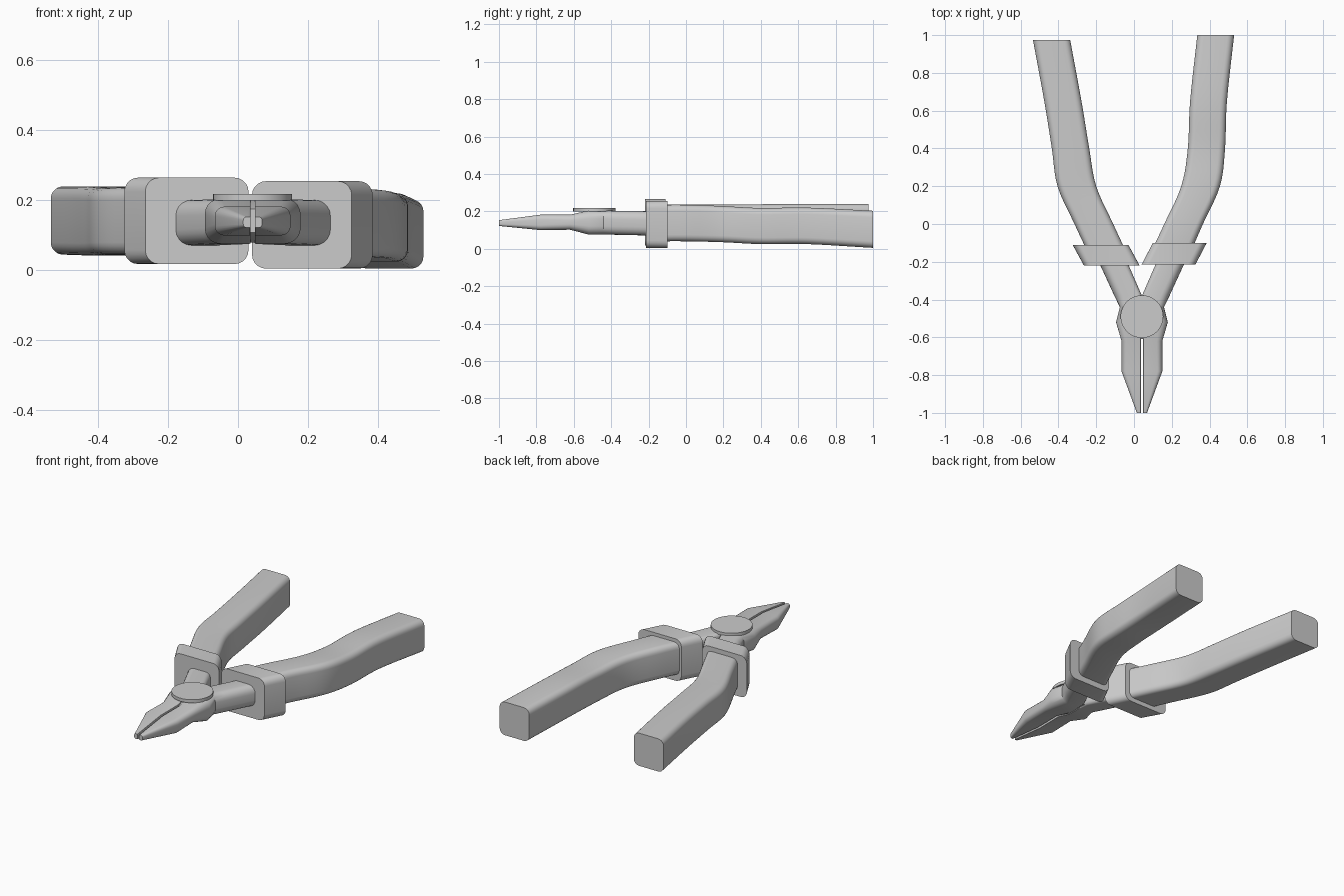
import bpy, bmesh, math
from mathutils import Vector

cube = bpy.data.objects.get("Cube")
if cube:
    bpy.data.objects.remove(cube, do_unlink=True)

COLOUR = (0.6, 0.6, 0.6, 1)
grey = bpy.data.materials.new("plain grey")
grey.use_nodes = True
grey.diffuse_color = COLOUR
for node in grey.node_tree.nodes:
    if node.type == 'BSDF_PRINCIPLED':
        node.inputs["Base Color"].default_value = COLOUR


def finish(obj, angle=35):
    obj.data.materials.clear()
    obj.data.materials.append(grey)
    bpy.ops.object.select_all(action='DESELECT')
    obj.select_set(True)
    bpy.context.view_layer.objects.active = obj
    bpy.ops.object.shade_smooth_by_angle(angle=math.radians(angle))


def section(y, inner, outer, low, high, r_in, r_out, steps=5):
    """Rounded rectangle across y, with separate inner and outer corner radii."""
    side = 1 if outer > inner else -1
    width = abs(outer - inner)
    corners = [(width, high, r_out, 0), (0, high, r_in, 1),
               (0, low, r_in, 2), (width, low, r_out, 3)]
    points = []
    for u, z, r, quarter in corners:
        cu = u - r if u else r
        cz = z - r if z == high else z + r
        for i in range(steps + 1):
            a = (quarter + i / steps) * math.pi / 2
            points.append((inner + side * (cu + r * math.cos(a)), y, cz + r * math.sin(a)))
    return points


def loft(name, rows):
    bm = bmesh.new()
    rings = [[bm.verts.new(p) for p in section(*row)] for row in rows]
    for a, b in zip(rings, rings[1:]):
        for i in range(len(a)):
            j = (i + 1) % len(a)
            bm.faces.new((a[i], a[j], b[j], b[i]))
    bm.faces.new(rings[0])
    bm.faces.new(rings[-1])
    bmesh.ops.recalc_face_normals(bm, faces=bm.faces[:])
    mesh = bpy.data.meshes.new(name)
    bm.to_mesh(mesh)
    bm.free()
    obj = bpy.data.objects.new(name, mesh)
    bpy.context.collection.objects.link(obj)
    finish(obj)


def smooth_rows(rows, steps=5):
    """Catmull-Rom blend between the key sections."""
    keys = [Vector(r) for r in rows]
    keys = [keys[0] * 2 - keys[1]] + keys + [keys[-1] * 2 - keys[-2]]
    out = []
    for a, b, c, d in zip(keys, keys[1:], keys[2:], keys[3:]):
        for i in range(steps):
            t = i / steps
            out.append((b * 2 + (c - a) * t + (a * 2 - b * 5 + c * 4 - d) * t ** 2
                        + (b * 3 - a - c * 3 + d) * t ** 3) / 2)
    return out + [keys[-2]]


# Grips: y, inner x, outer x, bottom, top
R = 0.035
left_grip = [(-0.15, 0.09, 0.30, 0.04, 0.235), (0, 0.16, 0.365, 0.04, 0.235),
             (0.2, 0.25, 0.455, 0.035, 0.228), (0.4, 0.285, 0.482, 0.025, 0.218),
             (0.65, 0.297, 0.492, 0.025, 0.22), (1, 0.335, 0.53, 0.005, 0.203)]
right_grip = [(-0.15, -0.04, -0.245, 0.045, 0.238), (0, -0.11, -0.315, 0.045, 0.237),
              (0.2, -0.20, -0.405, 0.045, 0.236), (0.4, -0.237, -0.435, 0.043, 0.238),
              (0.65, -0.278, -0.475, 0.043, 0.24), (0.975, -0.338, -0.535, 0.045, 0.24)]
for name, grip in (("left_grip", left_grip), ("right_grip", right_grip)):
    loft(name, smooth_rows([row + (R, R) for row in grip]))

# Slanted guard collars
loft("left_collar", [(-0.215, 0.04, 0.325, 0.005, 0.255, 0.04, 0.04),
                     (-0.1, 0.10, 0.385, 0.005, 0.255, 0.04, 0.04)])
loft("right_collar", [(-0.22, 0.03, -0.265, 0.018, 0.265, 0.04, 0.04),
                      (-0.11, -0.03, -0.325, 0.018, 0.265, 0.04, 0.04)])

# Metal jaws and shanks: y, half width, bottom, top, outer radius
AXIS = 0.042
jaw = [(-1, 0.027, 0.122, 0.153, 0.01), (-0.78, 0.108, 0.1, 0.182, 0.026),
       (-0.62, 0.108, 0.102, 0.182, 0.03), (-0.52, 0.137, 0.076, 0.205, 0.045),
       (-0.44, 0.117, 0.076, 0.205, 0.045)]
for name, side in (("left", 1), ("right", -1)):
    rows = [(y, AXIS + side * 0.006, AXIS + side * w, low, high, 0.003, r)
            for y, w, low, high, r in jaw]
    rows.append((-0.38, AXIS, AXIS + side * 0.146, 0.075, 0.203, 0.02, 0.045))
    rows.append((-0.15, AXIS + side * 0.1, AXIS + side * 0.252, 0.07, 0.2, 0.035, 0.045))
    loft(name + "_jaw_and_shank", rows)

# Joint core joining both halves, and the round pivot cap
loft("joint_core", [(-0.61, AXIS - 0.04, AXIS + 0.04, 0.108, 0.176, 0.01, 0.01),
                    (-0.52, AXIS - 0.05, AXIS + 0.05, 0.08, 0.202, 0.01, 0.01),
                    (-0.39, AXIS - 0.05, AXIS + 0.05, 0.08, 0.2, 0.01, 0.01)])
bpy.ops.mesh.primitive_cylinder_add(vertices=48, radius=0.113, depth=0.019,
                                    location=(AXIS, -0.49, 0.2085))
cap = bpy.context.object
cap.name = "pivot_cap"
finish(cap)
